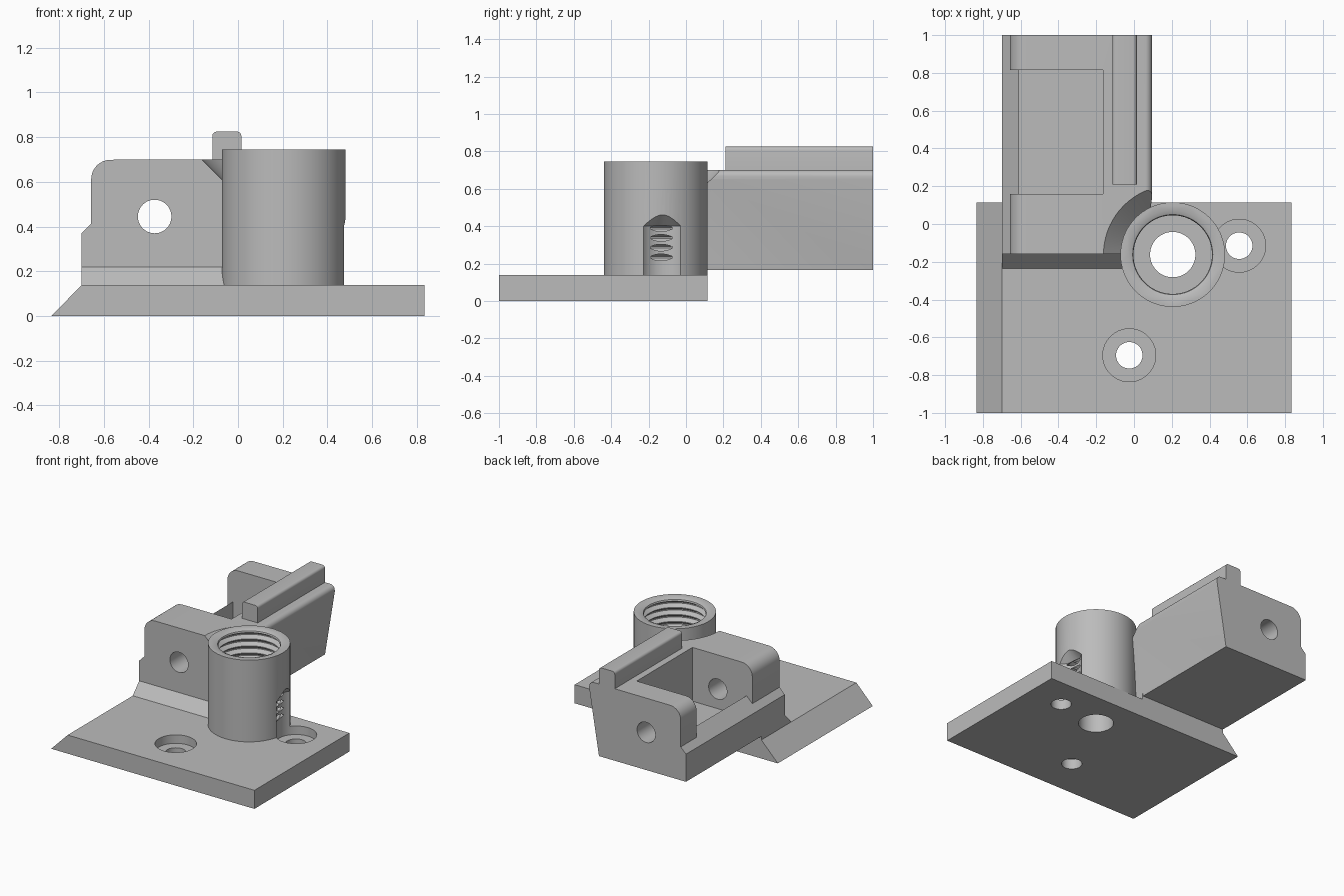
import bpy, bmesh, math
from mathutils import Vector

SEG = 72

cube = bpy.data.objects.get("Cube")
if cube:
    bpy.data.objects.remove(cube, do_unlink=True)

grey = bpy.data.materials.new("plain grey")
grey.use_nodes = True
grey.diffuse_color = (0.5, 0.5, 0.5, 1)
grey.node_tree.nodes["Principled BSDF"].inputs["Base Color"].default_value = (0.5, 0.5, 0.5, 1)


def finish(name, bm):
    bmesh.ops.recalc_face_normals(bm, faces=bm.faces)
    mesh = bpy.data.meshes.new(name)
    bm.to_mesh(mesh)
    bm.free()
    mesh.materials.append(grey)
    obj = bpy.data.objects.new(name, mesh)
    bpy.context.collection.objects.link(obj)
    return obj


def prism(name, profile, axis, start, end):
    """Extrude an outline: (x, z) pairs along y, or (y, z) pairs along x."""
    bm = bmesh.new()
    place = (lambda a, b: (a, start, b)) if axis == "y" else (lambda a, b: (start, a, b))
    face = bm.faces.new([bm.verts.new(place(a, b)) for a, b in profile])
    step = Vector((0, end - start, 0)) if axis == "y" else Vector((end - start, 0, 0))
    out = bmesh.ops.extrude_face_region(bm, geom=[face])
    bmesh.ops.translate(bm, vec=step, verts=[g for g in out["geom"] if isinstance(g, bmesh.types.BMVert)])
    return finish(name, bm)


def box(name, x0, x1, y0, y1, z0, z1):
    return prism(name, [(x0, z0), (x1, z0), (x1, z1), (x0, z1)], "y", y0, y1)


def lathe(name, centre, profile, along_y=False):
    """Revolve (radius, height) pairs around a vertical or y axis; closed by caps."""
    bm = bmesh.new()
    rings = []
    for r, h in profile:
        ring = []
        for i in range(SEG):
            a = math.tau * i / SEG
            u, v = r * math.cos(a), r * math.sin(a)
            p = (centre[0] + u, h, centre[1] + v) if along_y else (centre[0] + u, centre[1] + v, h)
            ring.append(bm.verts.new(p))
        rings.append(ring)
    for low, high in zip(rings, rings[1:]):
        for i in range(SEG):
            j = (i + 1) % SEG
            bm.faces.new((low[i], low[j], high[j], high[i]))
    bm.faces.new(rings[0])
    bm.faces.new(rings[-1])
    return finish(name, bm)


def arc(cx, cz, r, a0, a1, n=8):
    angles = [math.radians(a0 + (a1 - a0) * i / n) for i in range(n + 1)]
    return [(cx + r * math.cos(a), cz + r * math.sin(a)) for a in angles]


def combine(target, other, operation):
    mod = target.modifiers.new("cut", "BOOLEAN")
    mod.operation = operation
    mod.solver = "EXACT"
    mod.object = other
    graph = bpy.context.evaluated_depsgraph_get()
    mesh = bpy.data.meshes.new_from_object(target.evaluated_get(graph))
    target.modifiers.clear()
    target.data = mesh
    bpy.data.objects.remove(other, do_unlink=True)


# holder block with stepped, rounded side and a leaning opposite side
outline = [(0.015, 0.165), (0.095, 0.65)] + arc(0.06, 0.665, 0.035, 0, 90)
outline += arc(-0.57, 0.612, 0.087, 90, 180) + [(-0.657, 0.413), (-0.70, 0.37), (-0.70, 0.165)]
holder = prism("holder_block", outline, "y", -0.16, 1.0)

# pocket, open on the sloping lip side
pocket = [(-0.61, 0.30), (-0.165, 0.30), (-0.165, 0.9), (-0.8, 0.9), (-0.8, 0.27), (-0.61, 0.46)]
combine(holder, prism("pocket_cutter", pocket, "y", 0.16, 0.815), "DIFFERENCE")

# cross pin hole and conical relief around the tower
combine(holder, lathe("pin_cutter", (-0.373, 0.445), [(0.075, -0.5), (0.075, 1.2)], True), "DIFFERENCE")
TOWER = (0.205, -0.162)
combine(holder, lathe("relief_cutter", TOWER, [(0.277, 0.61), (0.417, 0.75)]), "DIFFERENCE")

# rail with rounded top edges
rail = [(0.015, 0.66)] + arc(-0.005, 0.805, 0.02, 0, 90, 5) + arc(-0.095, 0.805, 0.02, 90, 180, 5) + [(-0.115, 0.66)]
combine(holder, prism("rail", rail, "y", 0.21, 1.0), "UNION")

# base plate with one bevelled side
bracket = prism("bracket", [(-0.835, 0), (0.835, 0), (0.835, 0.138), (-0.70, 0.138)], "y", -1.0, 0.115)

# sloped foot joining block and plate
foot = [(-0.245, 0.128), (0.115, 0.128), (0.115, 0.22), (-0.16, 0.22)]
combine(bracket, prism("foot", foot, "x", -0.70, 0.02), "UNION")
combine(bracket, holder, "UNION")

# tower
combine(bracket, lathe("tower", TOWER, [(0.277, 0.05), (0.277, 0.745)]), "UNION")

# threaded bore: a stack of V grooves above a plain through hole
PITCH, TURNS, FLOOR = 0.052, 10, 0.2
bore = [(0.12, -0.1), (0.12, FLOOR), (0.208, FLOOR)]
for i in range(TURNS):
    z = FLOOR + 0.01 + i * PITCH
    bore += [(0.208, z), (0.236, z + 0.02), (0.236, z + 0.028), (0.208, z + 0.046)]
bore += [(0.212, 0.735), (0.235, 0.745), (0.235, 0.85)]
combine(bracket, lathe("bore_cutter", TOWER, bore), "DIFFERENCE")

# screw holes with counterbores; the one by the tower has a coned clearance
for x, y in ((-0.025, -0.695), (0.557, -0.115)):
    screw = [(0.07, -0.1), (0.07, 0.075), (0.14, 0.075), (0.14, 0.40), (0.002, 0.535)]
    combine(bracket, lathe("screw_cutter", (x, y), screw), "DIFFERENCE")

bpy.ops.object.select_all(action="DESELECT")
bracket.select_set(True)
bpy.context.view_layer.objects.active = bracket
bpy.ops.object.shade_smooth_by_angle(angle=math.radians(25))
